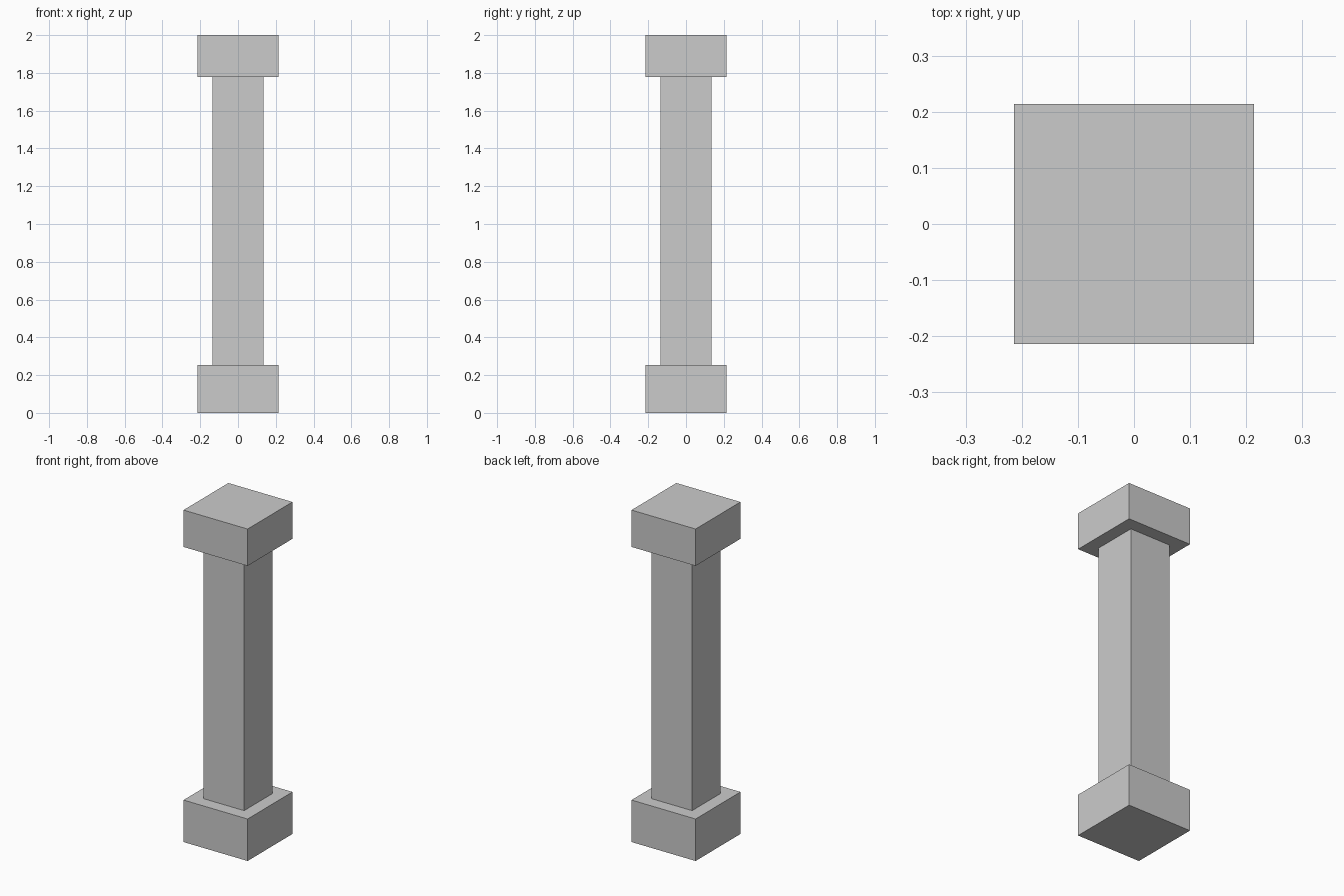
import bpy

if "Cube" in bpy.data.objects:
    bpy.data.objects.remove(bpy.data.objects["Cube"])


def block(name, width, z0, z1):
    """Square box centred on the z axis, spanning z0 to z1."""
    bpy.ops.mesh.primitive_cube_add(size=1, location=(0, 0, (z0 + z1) / 2))
    ob = bpy.context.object
    ob.name = name
    ob.scale = (width, width, z1 - z0)
    bpy.ops.object.transform_apply(location=False, rotation=False, scale=True)
    return ob


BASE_TOP = 0.253
CAP_BOTTOM = 1.778

# Square pillar: base, shaft and capital
block("base", 0.427, 0.0, BASE_TOP)
block("shaft", 0.272, BASE_TOP, CAP_BOTTOM)
block("capital", 0.427, CAP_BOTTOM, 2.0)
